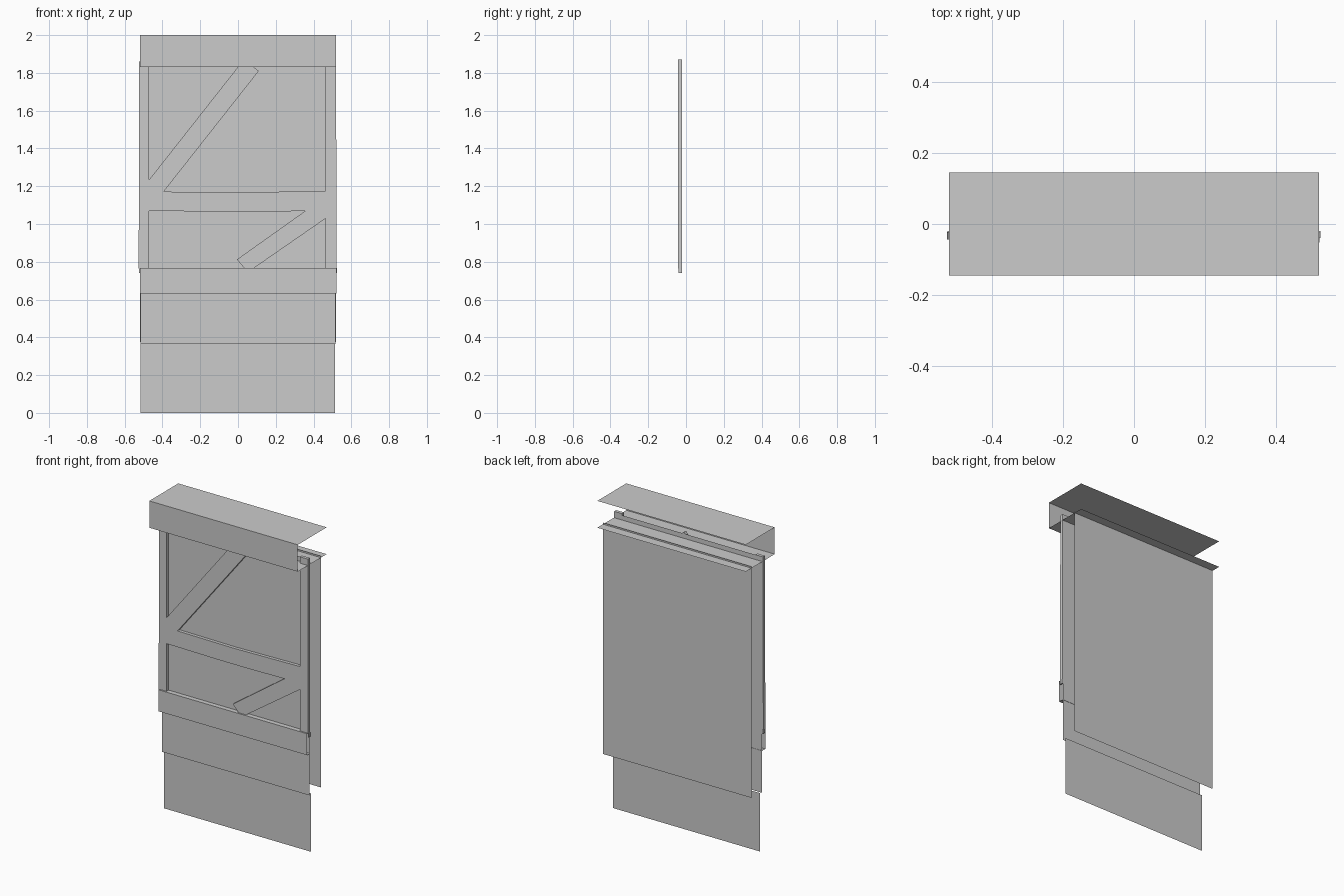
import bpy

if "Cube" in bpy.data.objects:
    bpy.data.objects.remove(bpy.data.objects["Cube"])

grey = bpy.data.materials.new("plain_grey")
grey.diffuse_color = (0.6, 0.6, 0.6, 1)
grey.use_nodes = True
grey.node_tree.nodes["Principled BSDF"].inputs["Base Color"].default_value = grey.diffuse_color


def make(name, verts, faces):
    me = bpy.data.meshes.new(name)
    me.from_pydata(verts, [], faces)
    me.materials.append(grey)
    ob = bpy.data.objects.new(name, me)
    bpy.context.collection.objects.link(ob)
    return ob


def wall(name, x0, x1, z0, z1, y):
    """Upright single sheet facing the front."""
    return make(name, [(x0, y, z0), (x1, y, z0), (x1, y, z1), (x0, y, z1)], [(0, 1, 2, 3)])


def shelf(name, x0, x1, y0, y1, z):
    """Level single sheet."""
    return make(name, [(x0, y0, z), (x1, y0, z), (x1, y1, z), (x0, y1, z)], [(0, 1, 2, 3)])


def plank(name, outline, y0=-0.043, y1=-0.0225):
    """Front outline (x, z), counter-clockwise, given depth from y0 to y1."""
    n = len(outline)
    verts = [(x, y0, z) for x, z in outline] + [(x, y1, z) for x, z in outline]
    faces = [tuple(range(n)), tuple(range(2 * n - 1, n - 1, -1))]
    faces += [(i, i + n, (i + 1) % n + n, (i + 1) % n) for i in range(n)]
    return make(name, verts, faces)


# header: open-ended cover made of a top sheet, front sheet and lower sheet
shelf("header_top", -0.52, 0.52, -0.145, 0.145, 2.0)
wall("header_front", -0.52, 0.52, 1.83, 2.0, -0.145)
shelf("header_bottom", -0.52, 0.52, -0.145, 0.145, 1.83)

# large sheets, stepped in depth
wall("back_sheet", -0.52, 0.52, 0.375, 1.84, 0.087)
wall("door_sheet", -0.517, 0.515, 0.365, 1.86, -0.022)
wall("bottom_sheet", -0.517, 0.514, 0.0, 0.37, -0.003)

# door frame
plank("left_stile", [(-0.526, 0.765), (-0.47, 0.765), (-0.47, 1.86), (-0.523, 1.86)])
plank("right_stile", [(0.463, 0.765), (0.522, 0.765), (0.519, 1.87), (0.463, 1.87)])
plank("middle_rail", [(-0.47, 1.07), (-0.1, 1.065), (0.1, 1.065), (0.463, 1.07),
                      (0.463, 1.175), (0.0, 1.167), (-0.47, 1.172)])

# diagonal braces
plank("upper_brace", [(-0.47, 1.168), (-0.396, 1.168), (0.11, 1.81), (0.03, 1.87),
                      (-0.47, 1.235)])
plank("lower_brace", [(-0.006, 0.812), (0.033, 0.767), (0.085, 0.767), (0.465, 1.03),
                      (0.465, 1.072), (0.36, 1.072)])

# kick rail: folded sheet with a lip at top and bottom
wall("kick_rail_face", -0.52, 0.521, 0.632, 0.768, -0.052)
shelf("kick_rail_lower_lip", -0.52, 0.521, -0.052, -0.02, 0.632)
shelf("kick_rail_upper_lip", -0.52, 0.521, -0.052, -0.022, 0.768)

# small brackets under the stiles
for side, x in (("left", -0.521), ("right", 0.521)):
    plank(side + "_bracket", [(x - 0.004, 0.74), (x + 0.004, 0.74),
                              (x + 0.004, 0.766), (x - 0.004, 0.766)], -0.04, -0.02)
